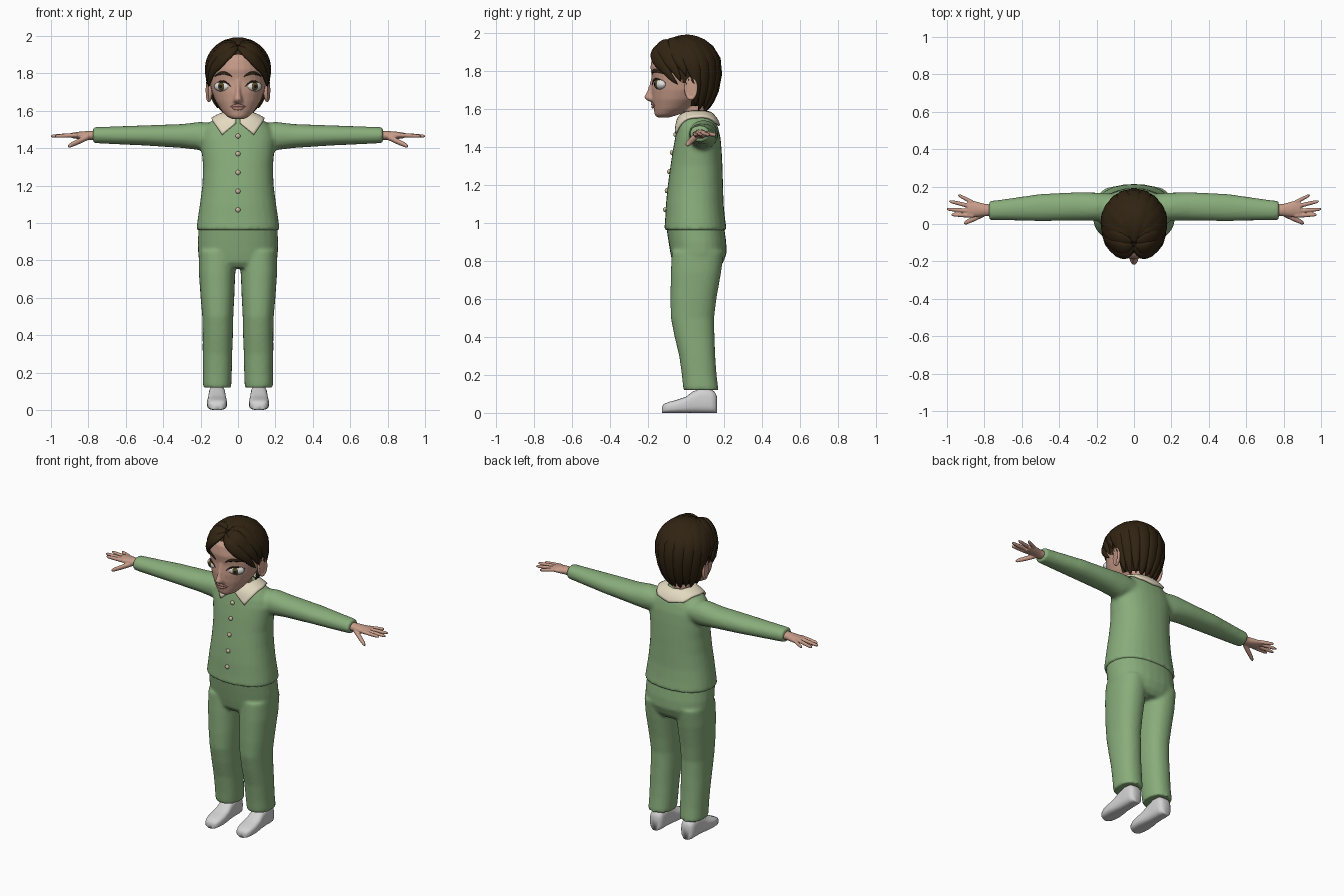
import bpy, bmesh
from math import sin, cos, pi, radians, sqrt
from mathutils import Vector as V, Matrix

old = bpy.data.objects.get("Cube")
if old:
    bpy.data.objects.remove(old, do_unlink=True)


def material(name, *rgb):
    m = bpy.data.materials.new(name)
    m.use_nodes = True
    m.diffuse_color = (*rgb, 1)
    m.node_tree.nodes["Principled BSDF"].inputs["Base Color"].default_value = (*rgb, 1)
    return m


GREEN = material("sage cloth", .25, .42, .2)
SKIN = material("skin", .57, .33, .25)
HAIR = material("dark brown hair", .03, .017, .006)
CREAM = material("cream collar", .78, .7, .53)
BUTTON = material("button", .6, .5, .36)
SHOE = material("light grey shoe", .66, .65, .66)
WHITE = material("eye white", .75, .75, .73)
IRIS = material("hazel iris", .1, .07, .025)
PUPIL = material("pupil", .008, .006, .005)
LIP = material("lip", .42, .21, .17)


def ring(c, u, v, p=1.0, n=28):
    """Closed superellipse section around c, spanned by u and v."""
    def power(a):
        return abs(a) ** p * (1 if a > 0 else -1)
    c, u, v = V(c), V(u), V(v)
    return [c + u * power(cos(2 * pi * i / n)) + v * power(sin(2 * pi * i / n)) for i in range(n)]


def level(z, half, front, back, x=0, p=1.0):
    """Horizontal section given by its half width and front and back y."""
    return ring((x, (front + back) / 2, z), (half, 0, 0), (0, (back - front) / 2, 0), p)


def make(name, tubes, mat, voxel=0, smooth=0):
    """Loft each list of rings; optionally fuse them into one smooth skin."""
    bm = bmesh.new()
    for rings in tubes:
        rows = [[bm.verts.new(p) for p in r] for r in rings]
        n = len(rows[0])
        for a, b in zip(rows, rows[1:]):
            for i in range(n):
                bm.faces.new((a[i], a[(i + 1) % n], b[(i + 1) % n], b[i]))
        bm.faces.new(rows[0][::-1])
        bm.faces.new(rows[-1])
    bmesh.ops.recalc_face_normals(bm, faces=bm.faces)
    ob = finish(name, bm, mat)
    if voxel:
        m = ob.modifiers.new("fuse", 'REMESH')
        m.mode, m.voxel_size, m.use_smooth_shade = 'VOXEL', voxel, True
        m = ob.modifiers.new("soften", 'SMOOTH')
        m.factor, m.iterations = .5, smooth
    return ob


def finish(name, bm, mat):
    me = bpy.data.meshes.new(name)
    bm.to_mesh(me)
    bm.free()
    for f in me.polygons:
        f.use_smooth = True
    me.materials.append(mat)
    ob = bpy.data.objects.new(name, me)
    bpy.context.scene.collection.objects.link(ob)
    return ob


def ball(name, c, size, mat, yaw=0, dish=0):
    bm = bmesh.new()
    bmesh.ops.create_uvsphere(bm, u_segments=24, v_segments=16, radius=1)
    for v in bm.verts:
        if dish and v.co.x * dish > .6:
            v.co.x *= .35
    bm.transform(Matrix.Translation(c) @ Matrix.Rotation(yaw, 4, 'Z') @ Matrix.Diagonal((*size, 1)))
    return finish(name, bm, mat)


def lerp_table(table, z, col):
    for a, b in zip(table, table[1:]):
        if a[0] <= z <= b[0]:
            return a[col] + (b[col] - a[col]) * (z - a[0]) / (b[0] - a[0])


SIDES = (("left", 1), ("right", -1))

# Jacket: body and sleeves fused
BODY = [(.96, .224, -.115, .215), (1.02, .216, -.11, .206), (1.1, .204, -.106, .198),
        (1.2, .191, -.096, .195), (1.3, .187, -.082, .192), (1.38, .194, -.07, .188),
        (1.45, .2, -.057, .182), (1.5, .185, -.046, .17), (1.54, .15, -.036, .155),
        (1.565, .11, -.02, .135), (1.578, .08, -.005, .115)]
SLEEVE = [(.08, 1.465, .09, .07, .06), (.2, 1.465, .092, .076, .076), (.3, 1.465, .094, .076, .064),
          (.5, 1.468, .088, .073, .054), (.7, 1.469, .076, .056, .046), (.775, 1.47, .072, .051, .043)]
sleeves = [[ring((s * x, y, z), (0, ry, 0), (0, 0, rz), .95) for x, z, y, ry, rz in SLEEVE]
           for _, s in SIDES]
jacket = make("jacket", [[level(*r, p=.88) for r in BODY]] + sleeves, GREEN, .011, 6)

# Trousers: hips and legs fused
HIPS = [(.76, .19, -.05, .17), (.79, .206, -.072, .195), (.84, .214, -.082, .214),
        (.9, .215, -.092, .212), (.985, .21, -.105, .2)]
LEG = [(.12, .076, -.014, .171, .112), (.2, .077, -.022, .161, .11), (.3, .079, -.036, .154, .11),
       (.4, .081, -.06, .15, .108), (.5, .083, -.08, .148, .108), (.6, .09, -.082, .16, .11),
       (.74, .098, -.08, .185, .112), (.85, .1, -.075, .2, .11)]
legs = [[level(z, h, f, b, s * x, .88) for z, h, f, b, x in LEG] for _, s in SIDES]
make("trousers", [[level(*r, p=.88) for r in HIPS]] + legs, GREEN, .01, 5)

# Shoes
SOLE = [(-.127, .02, .03), (-.118, .04, .046), (-.09, .05, .058), (-.05, .054, .068), (0, .051, .085),
        (.035, .047, .112), (.08, .045, .13), (.13, .045, .125), (.152, .04, .11), (.162, .025, .09)]
for side, s in SIDES:
    make(side + "_shoe", [[ring((s * .112, y, top / 2), (half, 0, 0), (0, 0, top / 2), .65)
                           for y, half, top in SOLE]], SHOE)

# Hands: palm, four fingers and thumb fused
PALM = [(.74, .073, .03, .026), (.8, .075, .033, .024), (.85, .08, .042, .02), (.89, .082, .044, .014)]
FINGERS = [(.045, .978, .05), (.068, 1.003, .08), (.092, .988, .122), (.114, .94, .155)]
for side, s in SIDES:
    def digit(a, b, r):
        a, b = V(a), V(b)
        return [ring((s * q.x, q.y, q.z), (0, k, 0), (0, 0, k), n=12)
                for q, k in ((a, r), (a.lerp(b, .5), r), (a.lerp(b, .9), r * .8), (b, r * .4))]
    parts = [[ring((s * x, y, 1.468), (0, ry, 0), (0, 0, rz)) for x, y, ry, rz in PALM]]
    parts += [digit((.86, y, 1.47), (tip, ty, 1.464), .0115) for y, tip, ty in FINGERS]
    parts.append(digit((.8, .055, 1.46), (.908, .004, 1.41), .016))
    make(side + "_hand", parts, SKIN, .004, 3)

# Head, nose and neck fused
HEAD = [(1.555, .03, -.152, -.09), (1.57, .06, -.165, -.04), (1.6, .088, -.17, .02),
        (1.65, .12, -.178, .09), (1.7, .14, -.182, .14), (1.76, .152, -.178, .155),
        (1.82, .15, -.188, .16), (1.88, .135, -.178, .14), (1.93, .1, -.125, .1), (1.95, .06, -.07, .06)]
NOSE = [(1.638, .014, -.19, -.14), (1.648, .026, -.21, -.13), (1.662, .024, -.222, -.13),
        (1.69, .017, -.207, -.13), (1.73, .015, -.192, -.13), (1.77, .02, -.182, -.13)]
NECK = [(1.5, .065, -.02, .11), (1.6, .058, -.02, .1), (1.68, .06, -.02, .1)]
make("head", [[level(*r) for r in t] for t in (HEAD, NOSE, NECK)], SKIN, .007, 4)


def on_face(x, z, lift=0):
    half, front, back = (lerp_table(HEAD, z, c) for c in (1, 2, 3))
    return V((x, (front + back) / 2 - (back - front) / 2 * sqrt(1 - (x / half) ** 2) - lift, z))


def face_stroke(name, a, b, c, r, lift, mat):
    """Tapered stroke across the face through three (x, z) points."""
    rings = []
    for i in range(13):
        t = i / 12
        x, z = ((1 - t) ** 2 * p + 2 * t * (1 - t) * (2 * q - (p + w) / 2) + t * t * w
                for p, q, w in zip(a, b, c))
        k = r * (.15 + .85 * sin(pi * t) ** .7)
        rings.append(ring(on_face(x, z, lift * (.3 + .7 * sin(pi * t))), (0, k * .7, 0), (0, 0, k), n=10))
    make(name, [rings], mat)


# Eyes, lashes, brows and ears
for side, s in SIDES:
    yaw = s * radians(24)
    eye = on_face(s * .08, 1.73, -.018)
    out = V((sin(yaw), -cos(yaw), 0))
    ball(side + "_eye", eye, (.05, .03, .029), WHITE, yaw)
    ball(side + "_iris", eye + out * .02, (.022, .0125, .022), IRIS, yaw)
    ball(side + "_pupil", eye + out * .026, (.011, .0085, .011), PUPIL, yaw)
    face_stroke(side + "_lash", (s * .036, 1.727), (s * .08, 1.757), (s * .125, 1.738), .0055, .008, HAIR)
    face_stroke(side + "_brow", (s * .032, 1.782), (s * .08, 1.802), (s * .128, 1.782), .009, .003, HAIR)
    ball(side + "_ear", (s * .156, .026, 1.71), (.019, .036, .064), SKIN, s * radians(-14), s)

# Lips
face_stroke("upper_lip", (-.042, 1.62), (0, 1.628), (.042, 1.62), .008, .005, LIP)
face_stroke("lower_lip", (-.036, 1.617), (0, 1.611), (.036, 1.617), .009, .005, LIP)


def heading(az, lat):
    """Direction from the head centre; azimuth 0 is the front, 90 the left."""
    a, b = radians(az), radians(lat)
    return V((sin(a) * cos(b), -cos(a) * cos(b), sin(b)))


def scalp(d, k=1.0):
    size = (.168, .195 if d.y < 0 else .178, .165 if d.z > 0 else .27)
    return V((0, 0, 1.81)) + V([a * b * k for a, b in zip(d, size)])


# Hair cap, trimmed around the face, ears and neck
cap = make("hair_cap", [[[scalp(heading(i * 6, lat), .97) for i in range(60)]
                         for lat in range(-72, 90, 4)]], HAIR)
bm = bmesh.new()
bm.from_mesh(cap.data)
trim = []
for f in bm.faces:
    q = f.calc_center_median()
    if q.z < 1.62 or (q.y < .03 and q.z < 1.735 - .75 * q.y):
        trim.append(f)
bmesh.ops.delete(bm, geom=trim, context='FACES')
bm.to_mesh(cap.data)
bm.free()


def lock(start, mid, tip, width, lift=0):
    """Flattened tapering strand following the scalp."""
    a, b, c = (heading(*h) for h in (start, mid, tip))
    ts = [i / 16 for i in range(17)]
    ds = [((1 - t) ** 2 * a + 2 * t * (1 - t) * b + t * t * c).normalized() for t in ts]
    pts = [scalp(d, 1 + lift * sin(pi * min(1, t * 1.6))) for t, d in zip(ts, ds)]
    rings = []
    for i, t in enumerate(ts):
        along = pts[min(i + 1, 16)] - pts[max(i - 1, 0)]
        across = along.cross(ds[i]).normalized()
        up = across.cross(along).normalized()
        k = (.35 + .65 * min(1, t * 3)) * min(1, (1 - t) * 2.4) ** .7 + .03
        rings.append(ring(pts[i], across * width * k, up * .016 * (.3 + .7 * k), n=12))
    return rings


# Hair locks: swept fringe, sides over the ears, long back
locks = [lock((0, 60), (180, 75), (180, -54), .045)]
for _, s in SIDES:
    for start, mid, tip, width, lift in (
            ((4, 52), (20, 24), (76, -17), .036, .06), ((6, 56), (34, 42), (82, -14), .042, .09),
            ((10, 60), (54, 54), (90, -8), .046, .04), ((20, 64), (78, 58), (101, -12), .046, .01),
            ((20, 66), (104, 58), (113, -46), .042, 0), ((20, 68), (122, 60), (128, -54), .042, .01),
            ((15, 68), (140, 62), (144, -50), .043, 0), ((8, 66), (160, 66), (162, -56), .043, .012)):
        locks.append(lock(*((s * az, lat) for az, lat in (start, mid, tip)), width, lift))
make("hair_locks", locks, HAIR)

# Collar draped over the shoulders
INNER = [(.008, -.02, 1.56), (.045, -.01, 1.575), (.07, .02, 1.58), (.075, .06, 1.58), (.05, .11, 1.58), (0, .125, 1.58)]
OUTER = [(.012, -.04, 1.53), (.088, -.07, 1.475), (.122, 0, 1.53), (.13, .06, 1.54), (.09, .15, 1.525), (0, .17, 1.51)]
bm = bmesh.new()
columns = []
for i in range(21):
    k, t = min(i // 4, 4), i / 4 - min(i // 4, 4)
    a, b = (V(e[k]).lerp(V(e[k + 1]), t) for e in (INNER, OUTER))
    columns.append([bm.verts.new(a.lerp(b, j / 6)) for j in range(7)])
for a, b in zip(columns, columns[1:]):
    for j in range(6):
        bm.faces.new((a[j], a[j + 1], b[j + 1], b[j]))
collar = finish("collar", bm, CREAM)
collar.modifiers.new("mirror", 'MIRROR')
wrap = collar.modifiers.new("drape", 'SHRINKWRAP')
wrap.target, wrap.wrap_mode, wrap.offset = jacket, 'ABOVE_SURFACE', .009
thick = collar.modifiers.new("thickness", 'SOLIDIFY')
thick.thickness, thick.offset = .012, 0

# Buttons down the front
for i, z in enumerate((1.465, 1.37, 1.27, 1.17, 1.07)):
    ball("button_%d" % (i + 1), (0, lerp_table(BODY, z, 2) - .003, z), (.013, .01, .013), BUTTON)
